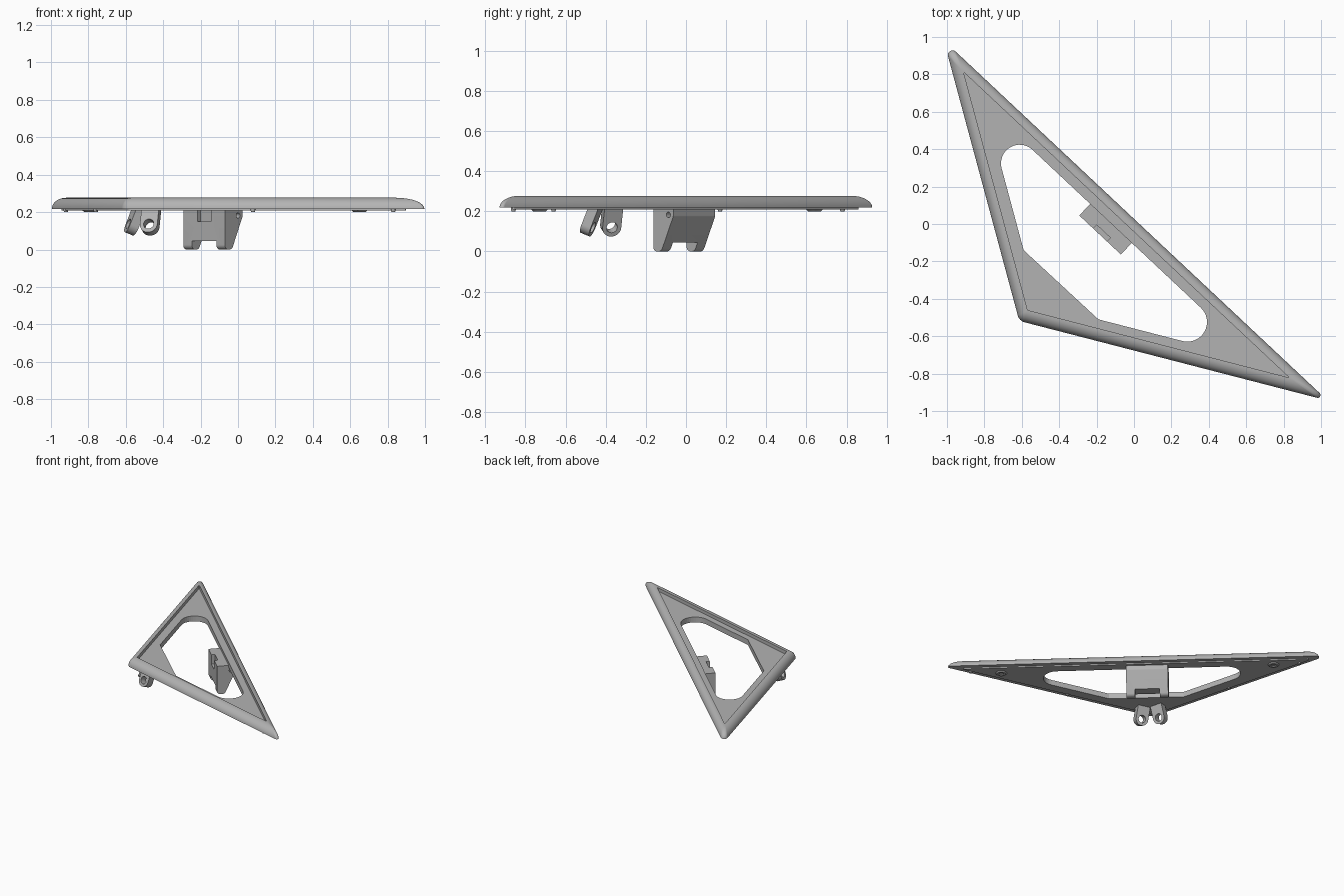
import bpy, bmesh, math
from mathutils import Vector, Matrix

if "Cube" in bpy.data.objects:
    bpy.data.objects.remove(bpy.data.objects["Cube"])

grey = bpy.data.materials.new("plain grey")
grey.use_nodes = True
COLOUR = (0.45, 0.45, 0.45, 1)
grey.diffuse_color = COLOUR
grey.node_tree.nodes["Principled BSDF"].inputs["Base Color"].default_value = COLOUR

# Outward directions of the three plate edges: long, left and front
LONG, LEFT, FRONT = [Vector(v).normalized() for v in
                     ((0.684, 0.729), (-0.966, -0.26), (-0.25, -0.968))]
ALONG = Vector((LONG.y, -LONG.x))


def meet(n1, h1, n2, h2):
    """Crossing of two lines given as normal and distance."""
    det = n1.x * n2.y - n1.y * n2.x
    return Vector(((h1 * n2.y - h2 * n1.y) / det, (n1.x * h2 - n2.x * h1) / det))


def rounded(points, radii, steps=8):
    """Polygon with each corner replaced by an arc."""
    out = []
    for i, (p, r) in enumerate(zip(points, radii)):
        if r == 0:
            out.append(p)
            continue
        a = (points[i - 1] - p).normalized()
        b = (points[(i + 1) % len(points)] - p).normalized()
        half = a.angle(b) / 2
        centre = p + (a + b).normalized() * r / math.sin(half)
        start = p + a * r / math.tan(half) - centre
        end = p + b * r / math.tan(half) - centre
        turn = math.atan2(start.x * end.y - start.y * end.x, start.dot(end))
        for k in range(steps + 1):
            out.append(centre + Matrix.Rotation(turn * k / steps, 2) @ start)
    return out


def loft(name, rings):
    """Closed solid through rings of equal length."""
    bm = bmesh.new()
    loops = [[bm.verts.new(p) for p in ring] for ring in rings]
    for low, high in zip(loops, loops[1:]):
        for i in range(len(low)):
            bm.faces.new((low[i - 1], low[i], high[i], high[i - 1]))
    bm.faces.new(loops[0][::-1])
    bm.faces.new(loops[-1])
    bmesh.ops.recalc_face_normals(bm, faces=bm.faces)
    mesh = bpy.data.meshes.new(name)
    bm.to_mesh(mesh)
    bm.free()
    mesh.materials.append(grey)
    ob = bpy.data.objects.new(name, mesh)
    bpy.context.collection.objects.link(ob)
    return ob


def prism(name, profile, matrix, depth):
    """Profile in local xy, extruded evenly both ways along local z."""
    return loft(name, [[matrix @ Vector((p[0], p[1], z)) for p in profile]
                       for z in (-depth / 2, depth / 2)])


def frame(u, v, w, origin):
    m = Matrix((u, v, w)).transposed().to_4x4()
    m.translation = origin
    return m


def circle(r, n=24):
    return [(r * math.cos(k * math.tau / n), r * math.sin(k * math.tau / n)) for k in range(n)]


def cut(ob, cutter):
    mod = ob.modifiers.new("cut", "BOOLEAN")
    mod.operation, mod.solver, mod.object = "DIFFERENCE", "EXACT", cutter
    cutter.hide_render = True
    cutter.hide_viewport = True
    cutter.display_type = "WIRE"


def smooth(ob):
    bpy.ops.object.select_all(action="DESELECT")
    ob.select_set(True)
    bpy.context.view_layer.objects.active = ob
    bpy.ops.object.shade_smooth_by_angle(angle=math.radians(32))


# Triangular plate: lower step, rounded rim and shallow top recess
INSET = (0.051, 0.058, 0.067)


def triangle(s, z):
    h = [d - i * s for d, i in zip((0.02, 0.727, 0.655), INSET)]
    pts = [meet(LONG, h[0], LEFT, h[1]), meet(LEFT, h[1], FRONT, h[2]),
           meet(FRONT, h[2], LONG, h[0])]
    radii = [max(r * (1 - s), 0.002) for r in (0.025, 0.05, 0.015)]
    return [(p.x, p.y, z) for p in rounded(pts, radii)]


rings = [triangle(0.6, 0.208), triangle(0.6, 0.218)]
for k in range(9):
    t = k / 8 * math.pi / 2
    rings.append(triangle(0.92 * (1 - math.cos(t)), 0.218 + 0.059 * math.sin(t)))
rings += [triangle(1, 0.277), triangle(1, 0.25)]
plate = loft("triangular_plate", rings)

# Central opening with two rounded ends
opening = rounded([meet(LONG, -0.082, LEFT, 0.606), Vector((-0.59, -0.14)),
                   Vector((-0.19, -0.51)), meet(FRONT, 0.541, LONG, -0.082)],
                  [0.1, 0, 0, 0.105], 16)
cut(plate, prism("opening_cutter", opening, Matrix.Translation((0, 0, 0.2)), 0.4))
smooth(plate)

# Clip block under the long edge, its side profile swept along that edge
U, V, W = LONG.to_3d(), Vector((0, 0, 1)), ALONG.to_3d()
MID = -0.092
side = [Vector(p) for p in ((-0.167, 0), (-0.112, 0), (-0.03, 0.175),
                            (-0.03, 0.225), (-0.167, 0.225))]
block = prism("clip_block", rounded(side, [0.025, 0.03, 0.02, 0, 0]),
              frame(U, V, W, W * MID), 0.305)


def box(name, n0, n1, z0, z1, width):
    return prism(name, [(n0, z0), (n1, z0), (n1, z1), (n0, z1)], frame(U, V, W, W * MID), width)


cut(block, box("foot_gap_cutter", -0.3, 0.1, -0.1, 0.045, 0.18))
cut(block, box("slot_cutter", -0.3, -0.14, 0.15, 0.3, 0.1))
for end in (-1, 1):
    where = W * (MID + end * 0.152) + U * -0.064 + V * 0.182
    cut(block, prism("pin_hole_cutter", circle(0.014), frame(U, V, W, where), 0.06))
smooth(block)

# Two splayed hinge lugs at the blunt corner
for name, out, x, y in (("left_lug", FRONT, -0.472, -0.485), ("right_lug", LEFT, -0.565, -0.375)):
    tilt = math.radians(22)
    normal = (out * math.cos(tilt)).to_3d() + V * math.sin(tilt)
    up = (-out * math.sin(tilt)).to_3d() + V * math.cos(tilt)
    place = frame(up.cross(normal), up, normal, Vector((x, y, 0.128)))
    tab = rounded([Vector(p) for p in ((-0.048, -0.048), (0.048, -0.048),
                                       (0.048, 0.1), (-0.048, 0.1))], [0.047, 0.047, 0, 0])
    lug = prism(name, tab, place, 0.05)
    cut(lug, prism(name + "_hole_cutter", circle(0.028), place, 0.2))
    smooth(lug)

# Round bosses and small pegs on the underside
for name, r, spots in (("boss", 0.043, ((-0.79, 0.64), (0.65, -0.73))),
                       ("peg", 0.013, ((-0.92, 0.78), (-0.76, 0.17), (0.08, -0.66), (0.83, -0.86)))):
    for x, y in spots:
        peg = loft(name, [[(x + px * s, y + py * s, z) for px, py in circle(r)]
                          for s, z in ((0.75, 0.2), (1, 0.21), (1, 0.225))])
        if name == "boss":
            cut(peg, prism("boss_hole_cutter", circle(0.018),
                           Matrix.Translation((x, y, 0.2)), 0.03))
        smooth(peg)
